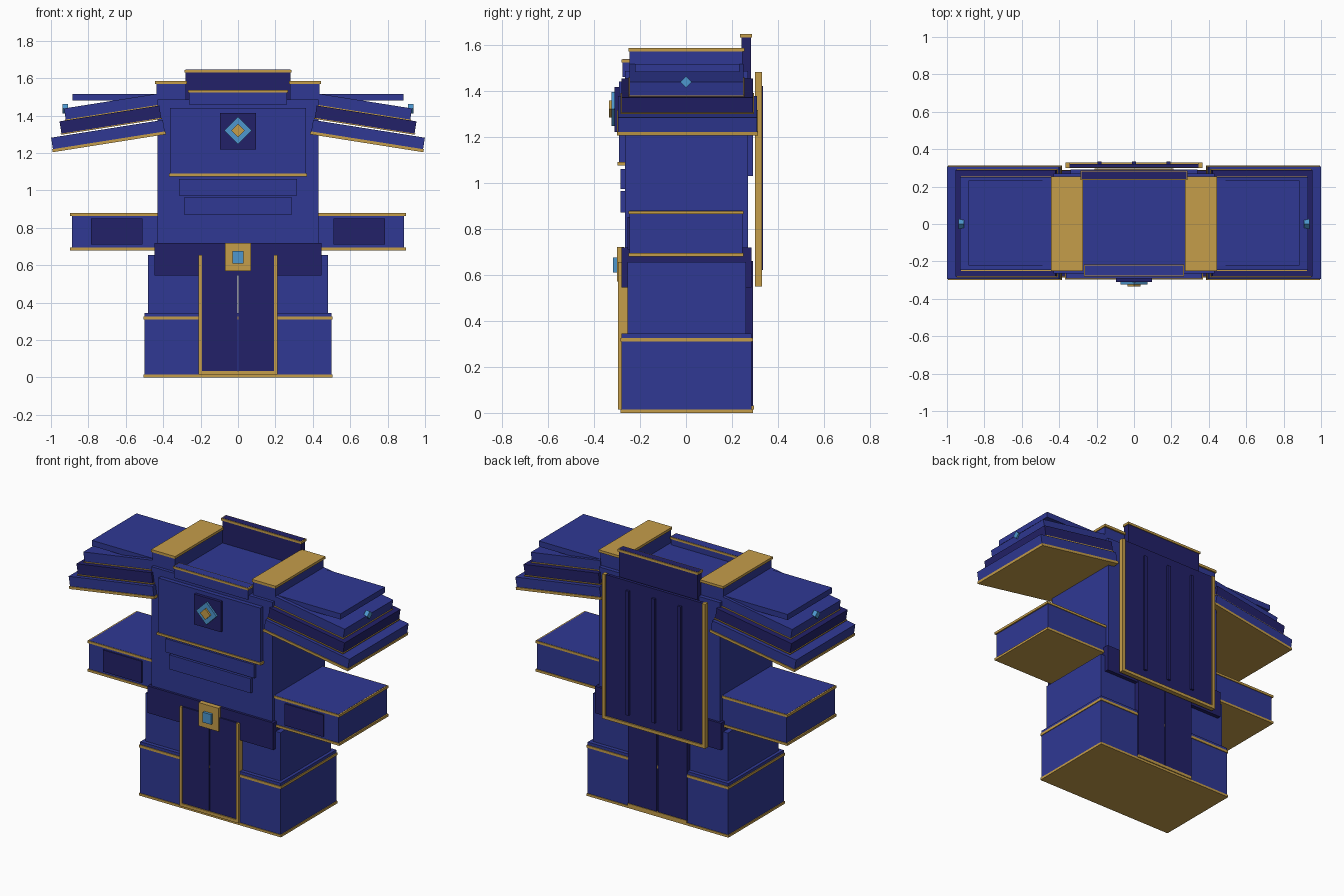
import bpy, math
from mathutils import Matrix, Vector


def mat(name, rgb):
    m = bpy.data.materials.new(name)
    m.diffuse_color = (*rgb, 1)
    return m


BLUE = mat("royal blue", (0.029, 0.040, 0.295))
DARK = mat("dark navy", (0.016, 0.015, 0.140))
GOLD = mat("gold", (0.56, 0.34, 0.068))
SKY = mat("sky blue", (0.075, 0.31, 0.62))

CUBE_F = [(0, 1, 3, 2), (4, 6, 7, 5), (0, 4, 5, 1), (2, 3, 7, 6), (0, 2, 6, 4), (1, 5, 7, 3)]


def box(name, x, y, z, m, mtx=None):
    """Box from (min, max) ranges, optionally transformed."""
    me = bpy.data.meshes.new(name)
    vs = [Vector((a, b, c)) for a in x for b in y for c in z]
    if mtx:
        vs = [mtx @ v for v in vs]
    me.from_pydata(vs, [], CUBE_F)
    me.materials.append(m)
    ob = bpy.data.objects.new(name, me)
    bpy.context.collection.objects.link(ob)
    return ob


def pair(name, x, y, z, m, mtx=None):
    """The same box on the right and mirrored on the left."""
    box(name + "_right", x, y, z, m, mtx)
    ob = box(name + "_left", x, y, z, m, mtx)
    for v in ob.data.vertices:
        v.co.x *= -1
    ob.data.flip_normals()


def sym(name, w, y, z, m):
    return box(name, (-w, w), y, z, m)


def diamond(name, half, y, z, m):
    s = half / math.sqrt(2)
    mtx = Matrix.Translation((0, 0, z)) @ Matrix.Rotation(math.pi / 4, 4, 'Y')
    return box(name, (-s, s), y, (-s, s), m, mtx)


# Skirt / legs
sym("base_trim", 0.505, (-0.285, 0.29), (0, 0.015), GOLD)
sym("lower_skirt", 0.50, (-0.28, 0.285), (0.005, 0.345), BLUE)
sym("skirt_band", 0.505, (-0.285, 0.29), (0.31, 0.326), GOLD)
pair("upper_skirt", (0.004, 0.48), (-0.255, 0.26), (0.34, 0.655), BLUE)
pair("front_panel", (0.004, 0.20), (-0.288, -0.25), (0.02, 0.655), DARK)
pair("front_panel_edge", (0.192, 0.21), (-0.295, -0.25), (0.015, 0.655), GOLD)
sym("front_panel_hem", 0.21, (-0.295, -0.26), (0.015, 0.035), GOLD)
pair("back_panel", (0.004, 0.21), (0.25, 0.292), (0.03, 0.66), DARK)
sym("back_panel_hem", 0.21, (0.26, 0.296), (0.015, 0.033), GOLD)

# Belt and buckle
sym("belt", 0.447, (-0.28, 0.285), (0.545, 0.718), DARK)
sym("buckle", 0.07, (-0.30, -0.27), (0.57, 0.72), GOLD)
sym("buckle_gem", 0.03, (-0.317, -0.29), (0.61, 0.675), SKY)

# Torso and chest
sym("torso", 0.43, (-0.265, 0.27), (0.71, 1.485), BLUE)
sym("chest_plate", 0.363, (-0.292, -0.25), (1.085, 1.44), BLUE)
sym("chest_trim", 0.37, (-0.298, -0.25), (1.075, 1.09), GOLD)
sym("upper_belly_plate", 0.315, (-0.285, -0.25), (0.973, 1.06), BLUE)
sym("lower_belly_plate", 0.29, (-0.285, -0.25), (0.87, 0.963), BLUE)
sym("emblem_mount", 0.095, (-0.31, -0.28), (1.22, 1.415), DARK)
diamond("emblem_gem", 0.073, (-0.323, -0.30), 1.32, SKY)
diamond("emblem_core", 0.036, (-0.335, -0.31), 1.32, GOLD)

# Back plate with cape panel and ribs
sym("back_plate", 0.34, (0.25, 0.292), (1.03, 1.44), BLUE)
sym("cape", 0.355, (0.302, 0.322), (0.56, 1.478), DARK)
pair("cape_edge", (0.345, 0.367), (0.300, 0.330), (0.55, 1.48), GOLD)
sym("cape_hem", 0.36, (0.300, 0.330), (0.55, 0.57), GOLD)
for i, x in enumerate((-0.185, 0, 0.185)):
    box(f"cape_rib_{i + 1}", (x - 0.011, x + 0.011), (0.315, 0.335), (0.62, 1.42), DARK)

# Collar
pair("collar_block", (0.278, 0.437), (-0.245, 0.245), (1.40, 1.575), BLUE)
pair("collar_block_cap", (0.273, 0.443), (-0.25, 0.255), (1.57, 1.586), GOLD)
sym("back_collar", 0.28, (0.24, 0.282), (1.30, 1.646), DARK)
sym("back_collar_trim", 0.286, (0.235, 0.287), (1.63, 1.645), GOLD)
sym("front_collar", 0.262, (-0.275, -0.222), (1.46, 1.537), BLUE)
sym("front_collar_trim", 0.267, (-0.28, -0.217), (1.523, 1.536), GOLD)

# Arms
pair("arm", (0.42, 0.888), (-0.245, 0.245), (0.685, 0.879), BLUE)
pair("arm_top_trim", (0.43, 0.897), (-0.25, 0.25), (0.863, 0.878), GOLD)
pair("arm_bottom_trim", (0.43, 0.897), (-0.25, 0.25), (0.68, 0.695), GOLD)
pair("arm_plate", (0.51, 0.785), (-0.254, -0.24), (0.71, 0.85), DARK)

# Shoulders: sloping layers, each placed by its lower outer corner
TILT = math.radians(9)
layers = [  # name, corner x, corner z, length, thickness, y range, trim thickness, colour
    ("shoulder_lower", 0.987, 1.205, 0.605, 0.078, (-0.295, 0.308), 0.016, BLUE),
    ("shoulder_middle", 0.943, 1.298, 0.54, 0.072, (-0.280, 0.290), 0.006, DARK),
    ("shoulder_upper", 0.920, 1.373, 0.50, 0.066, (-0.245, 0.250), 0.006, BLUE),
]
for name, cx, cz, length, th, y, trim, m in layers:
    mtx = Matrix.Translation((cx, 0, cz)) @ Matrix.Rotation(TILT, 4, 'Y')
    pair(name, (-length, 0), y, (0.004, th), m, mtx)
    pair(name + "_trim", (-length - 0.004, 0.004), (y[0] - 0.005, y[1] + 0.005), (0, trim), GOLD, mtx)
pair("shoulder_top", (0.40, 0.885), (-0.222, 0.232), (1.48, 1.516), BLUE)
turn = Matrix.Translation((0.925, 0, 1.437)) @ Matrix.Rotation(math.pi / 4, 4, 'X')
pair("shoulder_gem", (-0.015, 0.013), (-0.018, 0.018), (-0.018, 0.018), SKY, turn)
